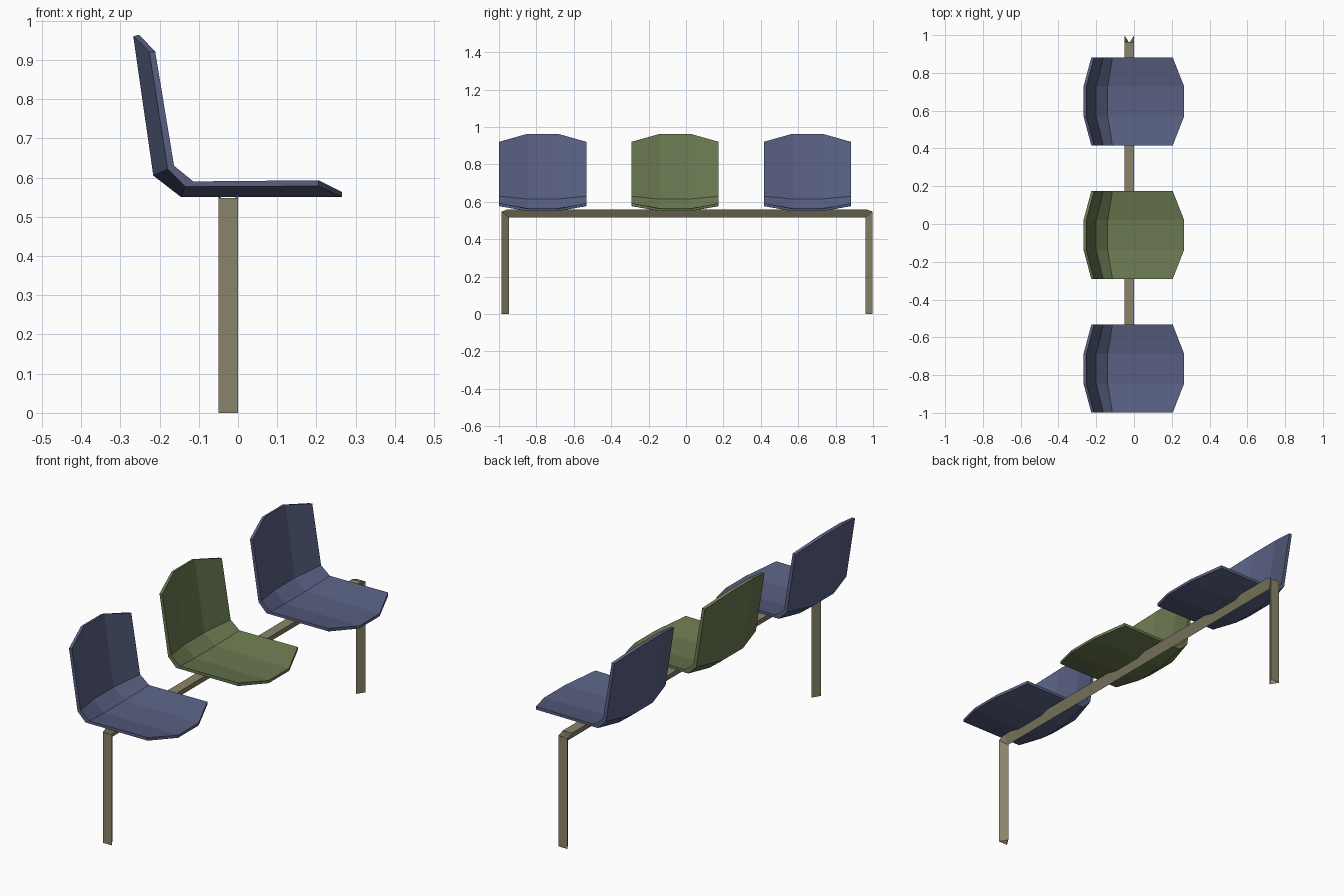
import bpy
import bmesh

if "Cube" in bpy.data.objects:
    bpy.data.objects.remove(bpy.data.objects["Cube"])


def material(name, rgb):
    m = bpy.data.materials.new(name)
    m.diffuse_color = (*rgb, 1.0)
    m.use_nodes = True
    m.node_tree.nodes["Principled BSDF"].inputs["Base Color"].default_value = m.diffuse_color
    return m


blue = material("slate blue", (0.098, 0.117, 0.223))
green = material("olive green", (0.144, 0.191, 0.080))
metal = material("khaki metal", (0.254, 0.231, 0.144))


def finish(bm, name, mat):
    bmesh.ops.recalc_face_normals(bm, faces=bm.faces[:])
    mesh = bpy.data.meshes.new(name)
    bm.to_mesh(mesh)
    bm.free()
    mesh.materials.append(mat)
    ob = bpy.data.objects.new(name, mesh)
    bpy.context.collection.objects.link(ob)
    return ob


# Seat shell profiles (x, z), from the top of the back to the front lip
MID_OUT = [(-0.267, 0.960), (-0.216, 0.605), (-0.145, 0.550), (0.265, 0.550)]
MID_IN = [(-0.252, 0.964), (-0.200, 0.615), (-0.139, 0.566), (0.265, 0.563)]
RIM_OUT = [(-0.226, 0.920), (-0.179, 0.621), (-0.135, 0.577), (0.205, 0.578)]
RIM_IN = [(-0.211, 0.921), (-0.163, 0.630), (-0.114, 0.590), (0.205, 0.593)]


def seat(name, cy, mat):
    bm = bmesh.new()
    loops = []
    # Each column is a closed outline; the two middle ones are scooped
    for dy, out, inn in ((-0.233, RIM_OUT, RIM_IN), (-0.08, MID_OUT, MID_IN),
                         (0.08, MID_OUT, MID_IN), (0.233, RIM_OUT, RIM_IN)):
        outline = out + inn[::-1]
        loops.append([bm.verts.new((x, cy + dy, z)) for x, z in outline])
    for a, b in zip(loops, loops[1:]):
        for i in range(8):
            j = (i + 1) % 8
            bm.faces.new((a[i], a[j], b[j], b[i]))
    # Thin side edges
    for c in (loops[0], loops[-1]):
        for i in range(3):
            bm.faces.new((c[i], c[i + 1], c[6 - i], c[7 - i]))
    return finish(bm, name, mat)


seat("left_seat", -0.766, blue)
seat("middle_seat", -0.058, green)
seat("right_seat", 0.649, blue)


# Bent triangular tube: flat side outwards, ridge inwards, open ends
def frame():
    bm = bmesh.new()
    cx, cy, hw = -0.025, 0.006, 0.025
    half = [((0.992, 0.0), (0.953, 0.0)),        # foot
            ((0.992, 0.548), (0.953, 0.516)),    # top of leg
            ((0.958, 0.560), (0.953, 0.516))]    # start of beam
    path = [(-1, s) for s in half] + [(1, s) for s in half[::-1]]
    rings = []
    for side, ((oy, oz), (ry, rz)) in path:
        rings.append([bm.verts.new((cx - hw, cy + side * oy, oz)),
                      bm.verts.new((cx + hw, cy + side * oy, oz)),
                      bm.verts.new((cx, cy + side * ry, rz))])
    for k, (a, b) in enumerate(zip(rings, rings[1:])):
        for i in range(3):
            j = (i + 1) % 3
            if k in (1, 3) and i == 0:
                continue                          # open outer corner
            bm.faces.new((a[i], a[j], b[j], b[i]))
    bmesh.ops.remove_doubles(bm, verts=bm.verts[:], dist=0.0005)
    return finish(bm, "bench_frame", metal)


frame()
